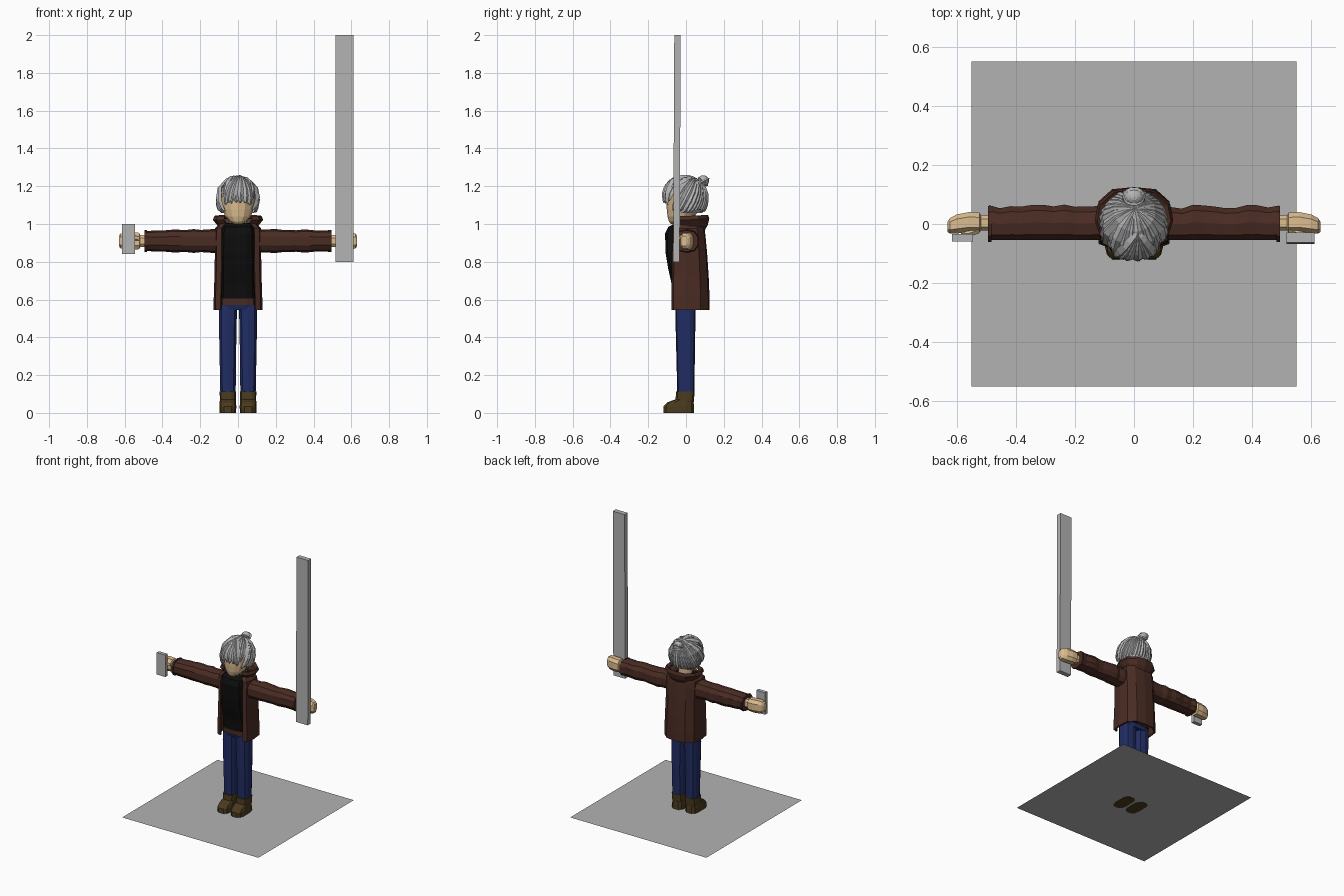
import bpy, bmesh, math, random
from mathutils import Vector, Matrix

random.seed(4)
old = bpy.data.objects.get("Cube")
if old:
    bpy.data.objects.remove(old)


def material(name, rgb):
    m = bpy.data.materials.new(name)
    m.use_nodes = True
    m.diffuse_color = (*rgb, 1)
    m.node_tree.nodes["Principled BSDF"].inputs["Base Color"].default_value = (*rgb, 1)
    return m


BROWN = material("brown leather", (0.068, 0.025, 0.017))
BLACK = material("black cloth", (0.004, 0.004, 0.004))
NAVY = material("navy denim", (0.015, 0.026, 0.125))
BOOT = material("olive brown", (0.07, 0.044, 0.013))
SKIN = material("skin", (0.72, 0.51, 0.28))
HAIR = material("silver hair", (0.46, 0.46, 0.47))
STEEL = material("grey", (0.45, 0.45, 0.45))
PEARL = material("white bead", (0.85, 0.85, 0.82))


def finish(bm, name, mat, smooth=False):
    bmesh.ops.recalc_face_normals(bm, faces=bm.faces)
    me = bpy.data.meshes.new(name)
    bm.to_mesh(me)
    bm.free()
    me.materials.append(mat)
    for p in me.polygons:
        p.use_smooth = smooth
    ob = bpy.data.objects.new(name, me)
    bpy.context.collection.objects.link(ob)
    return ob


def skin_rings(bm, rings, closed=True, caps=True):
    rows = [[bm.verts.new(p) for p in r] for r in rings]
    n = len(rows[0])
    for a, b in zip(rows, rows[1:]):
        for i in range(n if closed else n - 1):
            j = (i + 1) % n
            bm.faces.new((a[i], a[j], b[j], b[i]))
    if caps:
        bm.faces.new(rows[0])
        bm.faces.new(rows[-1])


def loft(name, rings, mat, sides=12, power=1.0, axis="z", side=1):
    """Rings are (position, centre a, centre b, radius a, radius b) along an axis."""
    def squash(v):
        return math.copysign(abs(v) ** power, v)
    loops = []
    for t, ca, cb, ra, rb in rings:
        loop = []
        for i in range(sides):
            w = math.tau * (i + 0.5) / sides
            a, b = ca + ra * squash(math.cos(w)), cb + rb * squash(math.sin(w))
            p = (a, b, t) if axis == "z" else (t, a, b)
            loop.append((p[0] * side, p[1], p[2]))
        loops.append(loop)
    bm = bmesh.new()
    skin_rings(bm, loops)
    return finish(bm, name, mat)


def box(name, centre, size, mat, tilt=0):
    bm = bmesh.new()
    bmesh.ops.create_cube(bm, size=1)
    bmesh.ops.transform(bm, verts=bm.verts, matrix=Matrix.Translation(centre)
                        @ Matrix.Rotation(tilt, 4, "X") @ Matrix.Diagonal((*size, 1)))
    return finish(bm, name, mat)


def open_shell(name, half, rings, mat, thick):
    """Wall open at the front; half runs from the front edge to the back centre."""
    outline = half + [(-x, y) for x, y in reversed(half[:-1])]
    bm = bmesh.new()
    skin_rings(bm, [[(x * sx, y * sy + dy, z + lift * max(0, y)) for x, y in outline]
                    for z, sx, sy, dy, lift in rings], closed=False, caps=False)
    ob = finish(bm, name, mat)
    mod = ob.modifiers.new("thickness", "SOLIDIFY")
    mod.thickness = thick
    mod.offset = 0
    return ob


# Ground sheet
bm = bmesh.new()
bmesh.ops.create_grid(bm, x_segments=1, y_segments=1, size=0.55,
                      matrix=Matrix.Translation((0, 0, 0.002)))
finish(bm, "ground_sheet", STEEL)

# Legs, boots, sleeves and hands
for side, label in ((1, "left"), (-1, "right")):
    loft(label + "_boot", [(0, .054, -.038, .045, .083), (.035, .054, -.038, .046, .082),
                           (.055, .054, -.03, .044, .072), (.072, .054, -.006, .043, .05),
                           (.112, .054, -.004, .044, .05)], BOOT, 12, 0.6, side=side)
    loft(label + "_trouser_leg", [(.1, .053, -.001, .042, .045), (.3, .054, -.002, .045, .049),
                                  (.5, .054, -.003, .049, .053), (.58, .052, -.002, .05, .054)],
         NAVY, 10, 0.65, side=side)
    rings = []
    for i in range(12):
        t = i / 11
        fold = random.uniform(-.004, .004)
        rings.append((.09 + .4 * t, .002 + fold, .91 - .003 * fold, .059 + fold,
                      .064 - .009 * t + random.uniform(-.003, .003)))
    loft(label + "_sleeve", rings, BROWN, 10, 0.8, "x", side)
    loft(label + "_cuff", [(.482, 0, .91, .063, .058), (.494, 0, .91, .063, .058)],
         BROWN, 10, 0.8, "x", side)
    loft(label + "_hand", [(.48, .003, .91, .027, .032), (.518, .003, .91, .027, .034),
                           (.522, .005, .91, .036, .046), (.56, .006, .91, .036, .049),
                           (.6, .0, .91, .034, .048), (.622, -.006, .91, .028, .041),
                           (.631, -.01, .91, .018, .028)], SKIN, 8, 0.75, "x", side)
    loft(label + "_thumb", [(.525, -.02, .925, .014, .018), (.56, -.032, .93, .014, .016),
                            (.585, -.03, .925, .008, .01)], SKIN, 6, 1, "x", side)

# Trunk and clothing
loft("hips", [(.545, 0, 0, .09, .055), (.58, 0, 0, .1, .066)], NAVY, 12, 0.6)
loft("waistband", [(.57, 0, 0, .1, .07), (.607, 0, 0, .1, .072)], BROWN, 12, 0.6)
loft("shirt", [(.605, 0, 0, .09, .073), (.68, 0, 0, .09, .077), (.76, 0, -.01, .09, .085),
               (.85, 0, -.025, .09, .085), (.95, 0, -.027, .088, .085),
               (.985, 0, -.02, .082, .075), (1.005, 0, -.005, .06, .05)], BLACK, 12, 0.5)
open_shell("jacket", [(.088, -.068), (.112, -.06), (.12, 0), (.112, .07), (.07, .106), (0, .112)],
           [(.545, 1.02, 1.06, 0, 0), (.61, 1.02, 1.06, 0, 0), (.72, .99, 1.02, 0, 0),
            (.85, .97, .96, -.002, 0), (.94, .98, .9, -.004, 0), (.975, .96, .86, -.004, 0),
            (.998, .78, .7, .005, 0)], BROWN, .012)
open_shell("collar", [(.07, -.06), (.105, -.045), (.122, .01), (.112, .065), (.065, .108), (0, .118)],
           [(.97, .72, .72, .01, 0), (.995, .86, .85, .01, 0), (1.022, 1.05, .98, .003, .05),
            (1.038, 1.0, .95, .003, .05), (1.03, .82, .8, .008, 0)], BROWN, .01)

# Head, neck and bead necklace
loft("neck", [(.97, 0, .005, .048, .046), (1.06, 0, .005, .046, .046)], SKIN)
loft("head", [(1.0, 0, -.055, .022, .025), (1.012, 0, -.048, .042, .042),
              (1.04, 0, -.028, .07, .07), (1.08, 0, -.012, .085, .09),
              (1.15, 0, -.01, .092, .094), (1.21, 0, -.005, .07, .075),
              (1.235, 0, 0, .03, .03)], SKIN, 14)
bm = bmesh.new()
for i in range(11):
    w = math.pi * (1 + i / 10)
    bmesh.ops.create_icosphere(bm, subdivisions=1, radius=.005, matrix=Matrix.Translation(
        (.07 * math.cos(w), .072 * math.sin(w), 1.027 + .024 * math.sin(w))))
finish(bm, "necklace", PEARL)

# Hair: overlapping tapered locks swept out from the crown over a cap
CENTRE = Vector((0, -.004, 1.135))


def scalp(d, scale=1.0):
    h = d.z
    flat = Vector((d.x, d.y)).normalized()
    r = math.sqrt(max(0, 1 - h * h)) if h > 0 else 1 - .3 * h * h
    return CENTRE + Vector((flat.x * r * .105, flat.y * r * .11, h * .11)) * scale


def lock(bm, end, width, thick, scale, start):
    steps = 8
    pts = [scalp(start.lerp(end, i / steps).normalized(), scale) for i in range(steps + 1)]
    rings = []
    for i, p in enumerate(pts):
        tangent = (pts[min(i + 1, steps)] - pts[max(i - 1, 0)]).normalized()
        out = (p - CENTRE).normalized()
        across = tangent.cross(out).normalized()
        k = max(.08, math.sin(math.pi * (.12 + .86 * i / steps)) ** .6)
        rings.append([p + across * width * k, p + out * thick * k,
                      p - across * width * k, p - out * thick * k])
    skin_rings(bm, rings)


bm = bmesh.new()
bmesh.ops.create_uvsphere(bm, u_segments=20, v_segments=12, radius=1)
drop = [f for f in bm.faces if f.calc_center_median().z < -.75
        or (f.calc_center_median().y < -.15 and f.calc_center_median().z < .3)]
bmesh.ops.delete(bm, geom=drop, context="FACES")
for v in bm.verts:
    v.co = scalp(v.co.normalized() if abs(v.co.z) < .999 else Vector((.001, 0, v.co.z)), .97)
finish(bm, "hair_cap", HAIR)

bm = bmesh.new()
crown = Vector((0.02, .45, .9)).normalized()
count = 30
for i in range(count):
    a = math.tau * (i + .5) / count
    front = -math.sin(a)
    low = -.2 if front > .75 else (-.7 if front > .2 else -.78)
    low += random.uniform(-.08, .12)
    end = Vector((math.cos(a) + .12 * max(0, front), math.sin(a), low)).normalized()
    lock(bm, end, .02, .012, random.uniform(1.0, 1.05), crown)
# Fringe sweeping sideways from a parting
for x, z in ((-.75, -.35), (-.5, -.2), (-.25, -.08), (.1, -.05), (.42, -.2), (.7, -.38)):
    lock(bm, Vector((x, -1, z)).normalized(), .022, .012, 1.07, Vector((.1, -.25, .95)).normalized())
finish(bm, "hair_locks", HAIR)

# Bun: a knot wrapped by two coils
bm = bmesh.new()
bmesh.ops.create_uvsphere(bm, u_segments=12, v_segments=8, radius=.03,
                          matrix=Matrix.Translation((0, .092, 1.228)) @ Matrix.Diagonal((1.1, 1, 1, 1)))
for turn, radius in ((.5, .031), (-.7, .028)):
    spin = Matrix.Translation((0, .09, 1.224)) @ Matrix.Rotation(turn, 4, "X")
    loops = []
    for i in range(15):
        w = math.tau * i / 14
        loops.append([spin @ Vector(((radius + .009 * math.cos(q)) * math.cos(w),
                                     (radius + .009 * math.cos(q)) * math.sin(w),
                                     .009 * math.sin(q))) for q in (0, 1.57, 3.14, 4.71)])
    skin_rings(bm, loops, caps=False)
finish(bm, "hair_bun", HAIR)

# Held objects
box("long_blade", (.563, -.048, 1.4), (.095, .034, 1.2), STEEL, -.005)
box("handheld_block", (-.58, -.046, .92), (.07, .026, .16), STEEL)
